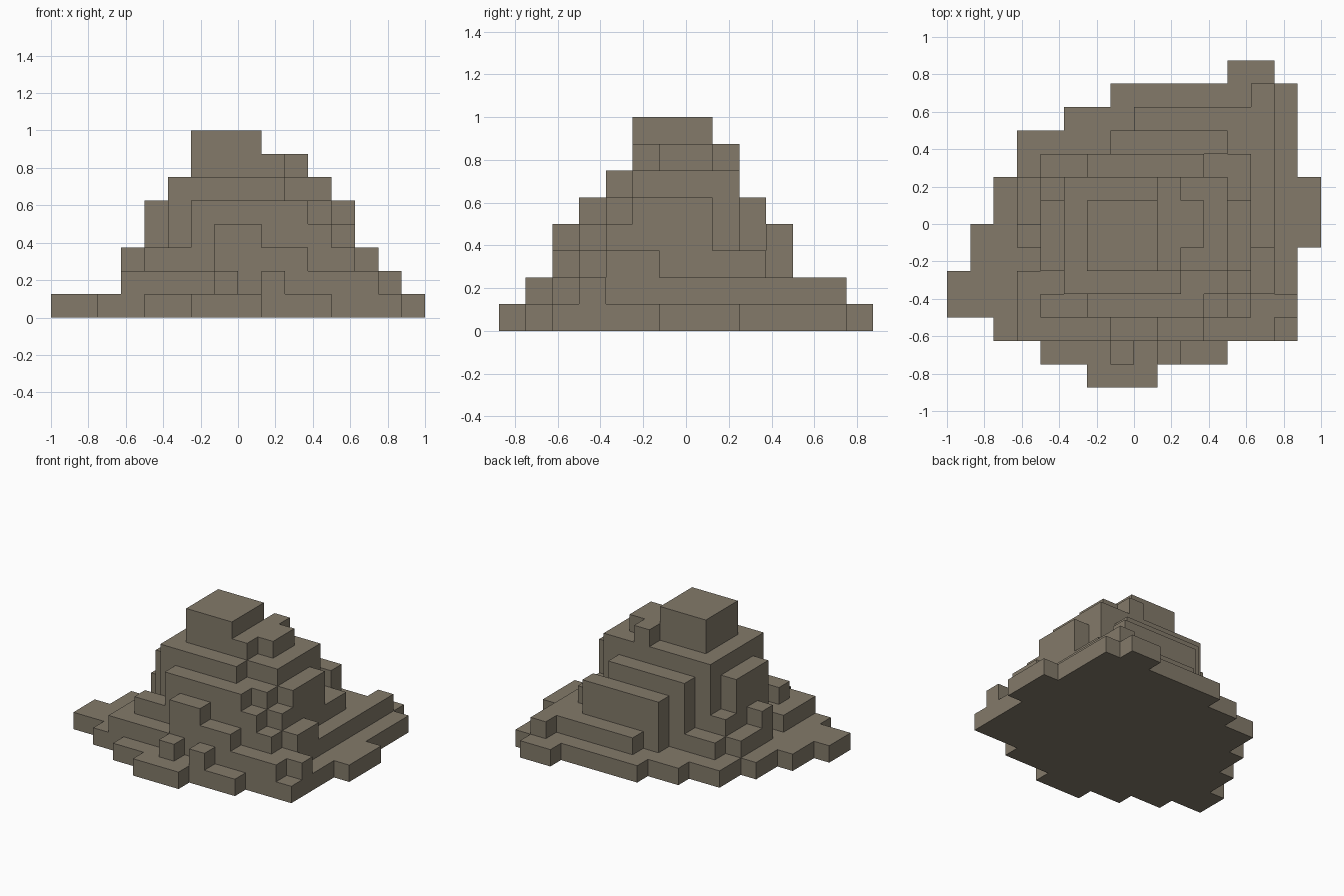
import bpy, bmesh, math
from mathutils import Vector

if "Cube" in bpy.data.objects:
    bpy.data.objects.remove(bpy.data.objects["Cube"])

CELL = 0.125

stone = bpy.data.materials.new("grey brown stone")
stone.diffuse_color = (0.227, 0.195, 0.144, 1)
stone.use_nodes = True
stone.node_tree.nodes["Principled BSDF"].inputs["Base Color"].default_value = stone.diffuse_color

heights = {}


def block(top, x0, x1, y0, y1):
    """Raise a rectangle of cells to the given height."""
    for x in range(x0, x1):
        for y in range(y0, y1):
            heights[x, y] = max(top, heights.get((x, y), 0))


def studs(top, *spots):
    """Raise single cells."""
    for x, y in spots:
        block(top, x, x + 1, y, y + 1)


# Stepped ground plan
block(1, -1, 7, -5, 6)
block(1, 4, 6, 6, 7)
block(1, 7, 8, -1, 2)
block(1, -8, 0, -4, -2)
for left, front, back in ((-3, 0, 5), (-5, 0, 4), (-6, -5, 2), (-7, -4, 0)):
    block(1, left, 0, front, back)
block(1, -4, 4, -6, 0)
block(1, -2, 1, -7, 0)

# Second terrace with loose cubes
block(2, 0, 6, -5, 5)
block(2, -4, 0, -5, 3)
block(2, -5, 0, -1, 2)
block(2, -5, 0, -5, -2)
studs(2, (5, 5), (6, -4), (-1, -6), (1, -6))

# Third terrace
block(3, -2, 5, -4, 3)
block(3, 0, 6, -3, -1)
block(3, -4, 0, -4, -3)
block(3, -1, 3, -5, -4)
studs(3, (-4, 1), (-5, -1))

# Back slab and front tower
block(4, -1, 4, 3, 4)
block(4, -1, 1, -5, -4)
studs(4, (3, -4), (4, -3))

# Main body
block(5, -2, 3, -4, 3)
block(5, -4, 5, -2, 1)
block(5, -3, 4, -3, 2)
block(6, -3, 4, -2, 2)
block(6, -3, 2, -3, 2)

# Upper ledge and summit
block(7, 1, 3, -1, 1)
studs(7, (1, 1), (1, -2))
block(8, -2, 1, -2, 1)


def add_exposed_faces(bm, cell):
    """Add only the sides of a cell that touch open air."""
    centre = Vector(cell) + Vector((0.5, 0.5, 0.5))
    for axis in range(3):
        for sign in (-1, 1):
            n = Vector((0, 0, 0))
            n[axis] = sign
            x, y, z = (int(c + d) for c, d in zip(cell, n))
            if 0 <= z < heights.get((x, y), 0):
                continue
            u = Vector((0, 0, 0))
            u[(axis + 1) % 3] = 0.5
            v = n.cross(u)
            mid = centre + n * 0.5
            corners = (mid - u - v, mid + u - v, mid + u + v, mid - u + v)
            bm.faces.new([bm.verts.new(c * CELL) for c in corners])


# One object per terrace, merged into large flat faces
names = ("ground_terrace", "second_terrace", "third_terrace", "fourth_terrace",
         "fifth_terrace", "sixth_terrace", "upper_ledge", "summit_block")
for level, name in enumerate(names):
    bm = bmesh.new()
    for (x, y), top in heights.items():
        if top > level:
            add_exposed_faces(bm, (x, y, level))
    bmesh.ops.remove_doubles(bm, verts=bm.verts, dist=0.001)
    bmesh.ops.dissolve_limit(bm, angle_limit=math.radians(1),
                             verts=bm.verts, edges=bm.edges)
    mesh = bpy.data.meshes.new(name)
    bm.to_mesh(mesh)
    bm.free()
    mesh.materials.append(stone)
    bpy.context.collection.objects.link(bpy.data.objects.new(name, mesh))
